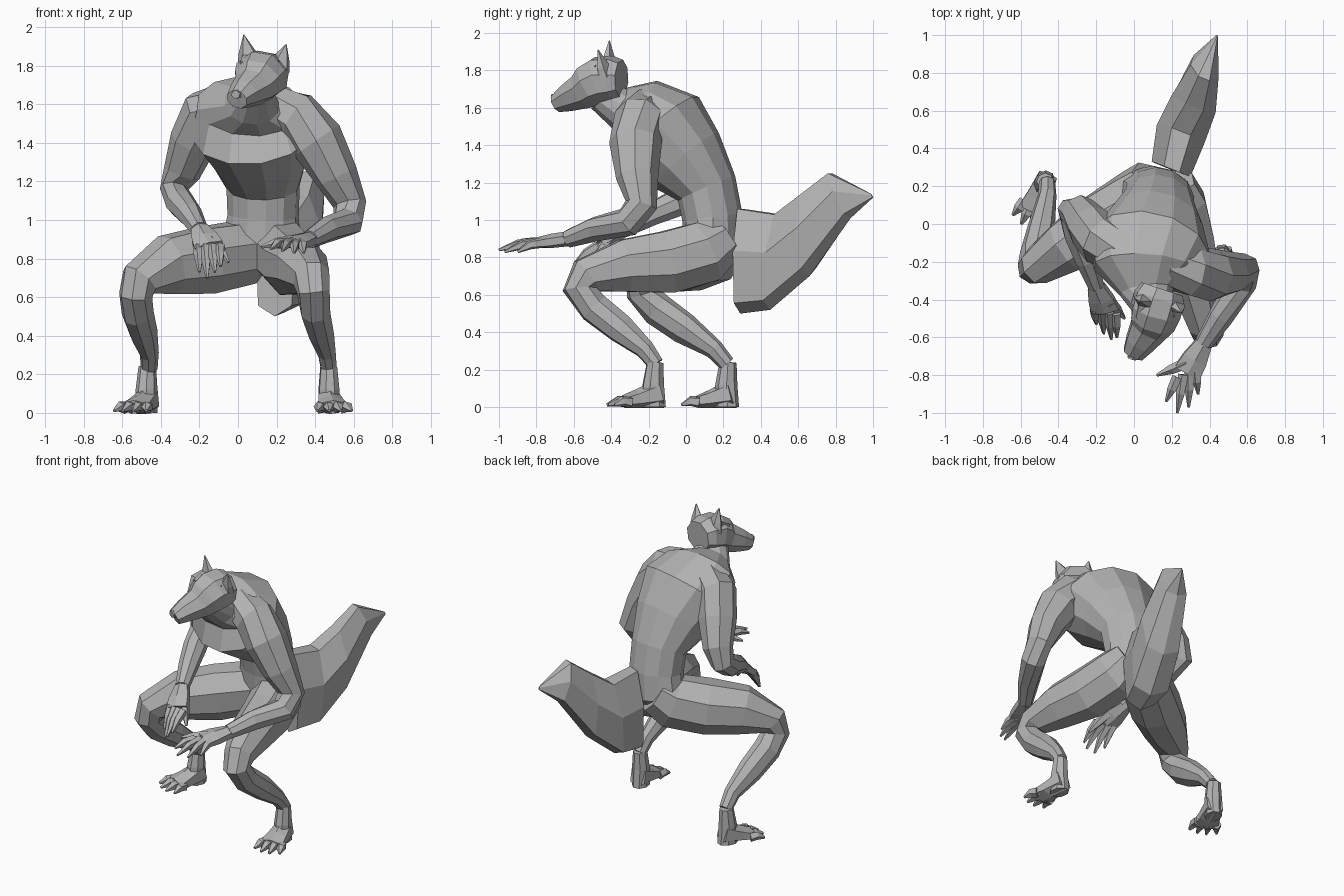
import bpy
import bmesh
import math
from mathutils import Vector

default_cube = bpy.data.objects.get("Cube")
if default_cube:
    bpy.data.objects.remove(default_cube, do_unlink=True)

fur = bpy.data.materials.new("grey_fur")
fur.use_nodes = True
fur.diffuse_color = (0.45, 0.45, 0.45, 1)
fur.node_tree.nodes["Principled BSDF"].inputs["Base Color"].default_value = fur.diffuse_color


def finish(name, mesh):
    """Turn a bmesh into a flat-shaded object with the fur material."""
    bmesh.ops.recalc_face_normals(mesh, faces=mesh.faces)
    data = bpy.data.meshes.new(name)
    mesh.to_mesh(data)
    mesh.free()
    data.materials.append(fur)
    part = bpy.data.objects.new(name, data)
    bpy.context.collection.objects.link(part)
    return part


def bridge(mesh, loops):
    """Skin a list of vertex loops and close both ends."""
    for lower, upper in zip(loops, loops[1:]):
        count = len(lower)
        for i in range(count):
            j = (i + 1) % count
            mesh.faces.new((lower[i], lower[j], upper[j], upper[i]))
    mesh.faces.new(loops[0])
    mesh.faces.new(loops[-1])


def loft(name, stations, side=(1, 0, 0), sides=8):
    """Sweep elliptical rings along stations of x, y, z, half width, half depth."""
    mesh = bmesh.new()
    centres = [Vector(station[:3]) for station in stations]
    fit = 1 / math.cos(math.pi / sides)
    loops = []
    for i, station in enumerate(stations):
        before = centres[max(i - 1, 0)]
        after = centres[min(i + 1, len(centres) - 1)]
        if 0 < i < len(centres) - 1:
            tangent = (centres[i] - before).normalized() + (after - centres[i]).normalized()
        else:
            tangent = after - before
        tangent.normalize()
        across = Vector(side)
        across = (across - tangent * across.dot(tangent)).normalized()
        deep = tangent.cross(across)
        width, depth = station[3], station[-1]
        loop = []
        for k in range(sides):
            angle = math.tau * (k + 0.5) / sides
            offset = across * math.cos(angle) * width + deep * math.sin(angle) * depth
            loop.append(mesh.verts.new(centres[i] + offset * fit))
        loops.append(loop)
    bridge(mesh, loops)
    return finish(name, mesh)


def digit(name, root, tip, radius, arch):
    """A tapering finger or toe with one raised knuckle."""
    root, tip = Vector(root), Vector(tip)
    knuckle = root.lerp(tip, 0.5) + Vector((0, 0, arch))
    loft(name, [(*root, radius), (*knuckle, radius * 0.85), (*tip, radius * 0.25)], sides=5)


def hand(label, wrist, palm, across, tips):
    """Palm, four fingers and a thumb; the thumb tip comes last."""
    wrist, palm, across = Vector(wrist), Vector(palm), Vector(across)
    middle = wrist.lerp(palm, 0.55)
    loft(label + "_palm", [(*wrist, 0.045, 0.035), (*middle, 0.068, 0.033), (*palm, 0.075, 0.025)],
         side=across, sides=6)
    for i, tip in enumerate(tips[:-1]):
        root = palm + across * (i / 1.5 - 1) * 0.055
        digit(f"{label}_finger_{i + 1}", root, tip, 0.024, 0.012)
    digit(label + "_thumb", middle + across * 0.045, tips[-1], 0.026, 0.005)


def foot(label, ankle, heading):
    """Heel column, sloping instep and four clawed toes."""
    ankle = Vector(ankle)
    ahead = Vector((*heading, 0)).normalized()
    across = Vector((-ahead.y, ahead.x, 0))
    ground = Vector((ankle.x, ankle.y, 0))
    loft(label + "_heel", [
        (*ankle, 0.042, 0.042),
        (*(ground + ahead * 0.01 + Vector((0, 0, 0.12))), 0.052, 0.055),
        (*(ground + ahead * 0.01), 0.05, 0.065)], side=across)
    loft(label + "_instep", [
        (*(ground - ahead * 0.03 + Vector((0, 0, 0.075))), 0.05, 0.07),
        (*(ground + ahead * 0.09 + Vector((0, 0, 0.045))), 0.065, 0.045),
        (*(ground + ahead * 0.17 + Vector((0, 0, 0.03))), 0.08, 0.03)], side=across, sides=6)
    for i in range(4):
        spread = i / 1.5 - 1
        root = ground + ahead * 0.14 + across * spread * 0.06 + Vector((0, 0, 0.027))
        tip = ground + ahead * (0.27 - abs(spread) * 0.04) + across * spread * 0.09
        digit(f"{label}_toe_{i + 1}", root, tip + Vector((0, 0, 0.012)), 0.027, 0.012)


# Hunched torso, from crotch to neck, shoulders turned slightly to one side
loft("torso", [
    (.11, .14, .79, .1, .09),
    (.12, .15, .87, .2, .15),
    (.13, .14, 1.02, .18, .155),
    (.13, .11, 1.17, .185, .16),
    (.115, 0, 1.32, .245, .22),
    (.08, -.15, 1.475, .32, .275),
    (.06, -.24, 1.59, .27, .17),
    (.07, -.36, 1.6, .14, .11),
    (.09, -.45, 1.67, .09, .09)], side=(1, -.22, 0), sides=12)

# Head and snout along a line that dips and turns aside
face_side = (1, -.38, -.2)
loft("head", [
    (.15, -.345, 1.755, .11, .095),
    (.135, -.39, 1.755, .13, .115),
    (.115, -.46, 1.745, .13, .125),
    (.1, -.51, 1.72, .12, .115),
    (.08, -.55, 1.69, .1, .095),
    (.03, -.63, 1.655, .077, .072),
    (-.005, -.69, 1.625, .055, .048)], side=face_side)
loft("nose", [(0, -.68, 1.655, .03, .022), (-.012, -.715, 1.65, .022, .02)],
     side=face_side, sides=6)
loft("brow", [(.12, -.45, 1.825, .1, .03), (.095, -.52, 1.795, .09, .022)],
     side=face_side, sides=6)
for label, base, tip in (("right", (.06, -.41, 1.81), (.03, -.41, 1.96)),
                         ("left", (.21, -.43, 1.78), (.25, -.47, 1.91))):
    middle = Vector(base).lerp(Vector(tip), 0.4)
    loft(label + "_ear", [(*base, .055, .035), (*middle, .04, .022), (*tip, .002)],
         side=face_side, sides=5)

# Arms, shoulder to wrist
loft("left_arm", [
    (.16, -.22, 1.59, .11),
    (.3, -.25, 1.54, .125),
    (.41, -.27, 1.41, .13),
    (.51, -.26, 1.23, .105),
    (.58, -.24, 1.08, .08),
    (.57, -.31, .99, .075),
    (.46, -.49, .95, .062),
    (.37, -.63, .9, .045)], side=(1, .3, 0))
loft("right_arm", [
    (-.04, -.15, 1.59, .12),
    (-.17, -.09, 1.55, .125),
    (-.23, -.02, 1.41, .115),
    (-.29, .06, 1.25, .09),
    (-.33, .07, 1.16, .07),
    (-.3, -.05, 1.09, .07),
    (-.25, -.19, 1.03, .06),
    (-.2, -.33, .95, .042)], side=(1, .3, 0))
hand("left_hand", (.37, -.63, .9), (.28, -.79, .88), (-.9, -.4, 0),
     [(.34, -.9, .83), (.29, -.97, .83), (.23, -1, .84), (.17, -.94, .85), (.12, -.8, .86)])
hand("right_hand", (-.2, -.33, .95), (-.15, -.46, .86), (1, -.2, 0),
     [(-.2, -.53, .73), (-.16, -.58, .7), (-.12, -.61, .73), (-.09, -.6, .76), (-.05, -.5, .78)])

# Legs, hip to ankle
loft("left_leg", [
    (.19, .2, .9, .13, .12),
    (.23, .1, .83, .15, .165),
    (.28, -.1, .775, .145, .165),
    (.33, -.33, .755, .13, .14),
    (.38, -.53, .7, .09, .1),
    (.39, -.57, .63, .08, .085),
    (.4, -.49, .53, .075, .08),
    (.43, -.35, .42, .065, .075),
    (.46, -.22, .31, .045, .05),
    (.47, -.16, .23, .04)], side=(1, .2, 0))
loft("right_leg", [
    (.1, .21, .9, .13, .13),
    (.02, .14, .83, .15, .165),
    (-.17, .01, .79, .155, .17),
    (-.36, -.12, .765, .135, .15),
    (-.51, -.22, .69, .095, .1),
    (-.53, -.23, .61, .08, .085),
    (-.52, -.15, .52, .075, .085),
    (-.49, -.01, .42, .065, .08),
    (-.46, .15, .31, .045, .05),
    (-.46, .22, .23, .04)], side=(1, -.7, 0))
foot("left_foot", (.47, -.165, .24), (.13, -1))
foot("right_foot", (-.47, .225, .24), (-.42, -1))

# Bushy tail: upright sections given by top and bottom points and a half width
tail = bmesh.new()
sections = []
for top, bottom, half in (
        ((.2, .29, 1.06), (.19, .29, .5), .11),
        ((.25, .49, 1.03), (.24, .45, .52), .135),
        ((.32, .62, 1.13), (.31, .66, .7), .125),
        ((.37, .77, 1.25), (.38, .88, 1.01), .08),
        ((.44, .99, 1.14), (.44, 1, 1.12), .004)):
    top, bottom = Vector(top), Vector(bottom)
    out = Vector((.93, -.37, 0)) * half
    waist, hem = top.lerp(bottom, .4), top.lerp(bottom, .9)
    ring = [top + out * .4, waist + out, hem + out * .85, bottom,
            hem - out * .85, waist - out, top - out * .4]
    sections.append([tail.verts.new(point) for point in ring])
bridge(tail, sections)
finish("tail", tail)
